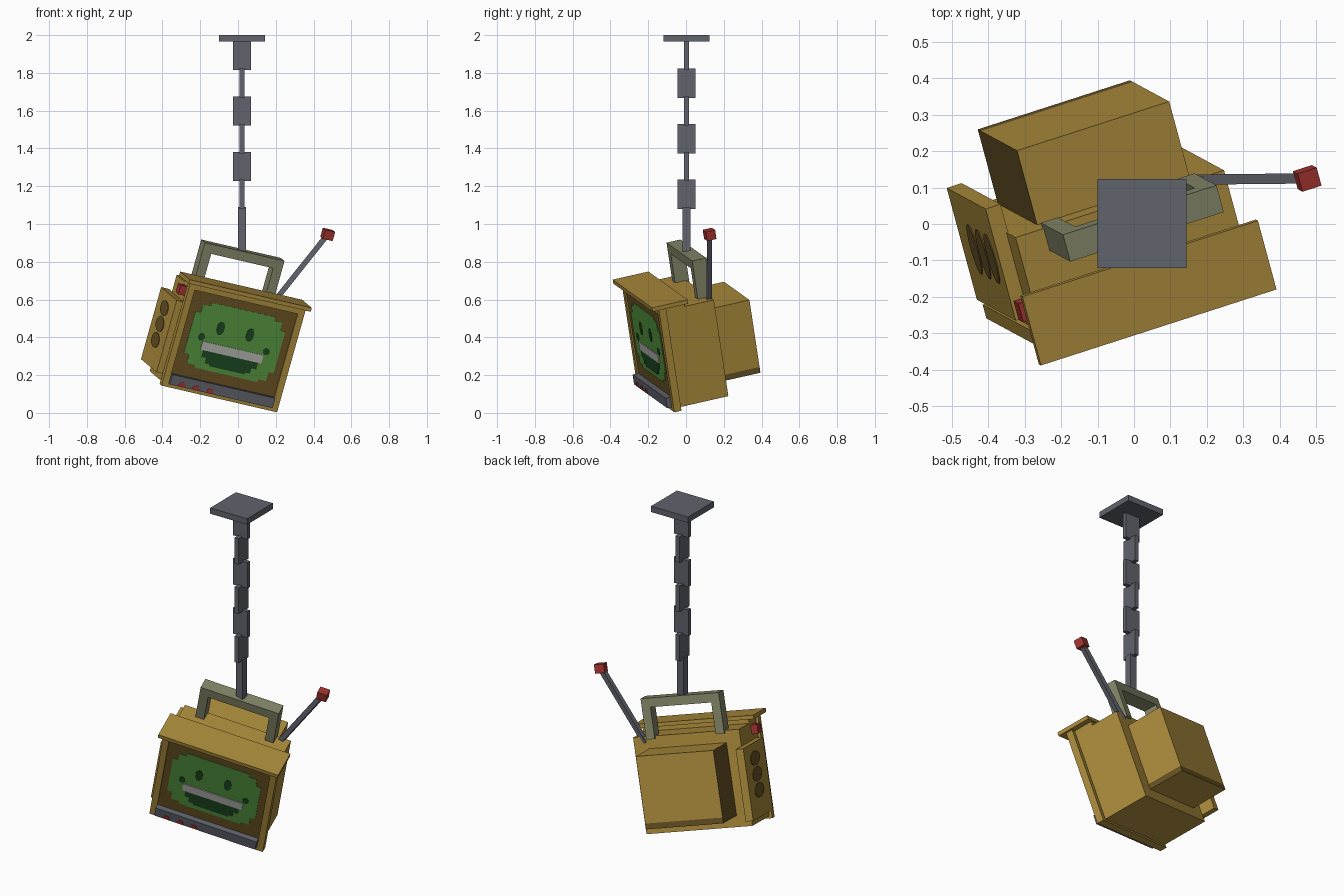
import bpy, bmesh, math
from mathutils import Matrix, Vector

cube = bpy.data.objects.get("Cube")
if cube:
    bpy.data.objects.remove(cube, do_unlink=True)


def material(name, r, g, b):
    m = bpy.data.materials.new(name)
    m.use_nodes = True
    m.diffuse_color = (r, g, b, 1)
    m.node_tree.nodes["Principled BSDF"].inputs["Base Color"].default_value = (r, g, b, 1)
    return m


GOLD = material("gold", 0.41, 0.26, 0.045)
BROWN = material("brown", 0.14, 0.085, 0.018)
GREEN = material("screen green", 0.09, 0.30, 0.05)
DARK = material("dark green", 0.012, 0.065, 0.015)
WHITE = material("teeth white", 0.44, 0.44, 0.42)
GREY = material("iron grey", 0.12, 0.125, 0.15)
RED = material("red", 0.36, 0.035, 0.03)
OLIVE = material("olive grey", 0.23, 0.24, 0.14)

# Tilted frame of the hanging set: across, back, up
across = Vector((0.93, 0.30, -0.215)).normalized()
up = Vector((0.267, -0.144, 0.953))
up = (up - across * up.dot(across)).normalized()
back = up.cross(across)
TILT = Matrix((across, back, up)).transposed().to_4x4()
WORLD = Matrix.Identity(4)


def add(name, bm, mats, frame):
    bmesh.ops.recalc_face_normals(bm, faces=bm.faces)
    mesh = bpy.data.meshes.new(name)
    bm.to_mesh(mesh)
    bm.free()
    for m in mats:
        mesh.materials.append(m)
    ob = bpy.data.objects.new(name, mesh)
    bpy.context.collection.objects.link(ob)
    ob.matrix_world = frame
    return ob


def box(name, mat, x, y, z, frame=TILT):
    """Box from (low, high) ranges."""
    bm = bmesh.new()
    bmesh.ops.create_cube(bm, size=1)
    for v in bm.verts:
        v.co = [(r[0] + r[1]) / 2 + c * (r[1] - r[0]) for r, c in zip((x, y, z), v.co)]
    return add(name, bm, [mat], frame)


def plate(name, mat, points, depth, thick=0.004, side=False):
    """Thin plate on the front, or on the left-hand side face."""
    bm = bmesh.new()
    place = (lambda a, b: (depth, a, b)) if side else (lambda a, b: (a, depth, b))
    face = bm.faces.new([bm.verts.new(place(a, b)) for a, b in points])
    out = bmesh.ops.extrude_face_region(bm, geom=[face])["geom"]
    shift = (-thick, 0, 0) if side else (0, -thick, 0)
    bmesh.ops.translate(bm, vec=shift, verts=[g for g in out if isinstance(g, bmesh.types.BMVert)])
    return add(name, bm, [mat], TILT)


def oval(a, b, ra, rb, n=10):
    return [(a + ra * math.cos(math.tau * (i + 0.5) / n),
             b + rb * math.sin(math.tau * (i + 0.5) / n)) for i in range(n)]


MID = -0.157  # centre line of the set


def mirrored(half):
    """Closed outline from (offset, height) points on one side."""
    return [(MID + a, b) for a, b in half] + [(MID - a, b) for a, b in reversed(half)]


# Cabinet
box("cabinet", GOLD, (-0.47, 0.145), (-0.075, 0.204), (0.08, 0.615))
box("roof", GOLD, (-0.505, 0.19), (-0.15, 0.05), (0.638, 0.66))
box("roof_support", GOLD, (-0.47, 0.145), (-0.075, 0.04), (0.61, 0.64))

# Rear housing with a dark foot band and a dark flank
tube = box("rear_housing", GOLD, (-0.387, 0.062), (0.19, 0.42), (0.143, 0.547))
bm = bmesh.new()
bm.from_mesh(tube.data)
bmesh.ops.bisect_plane(bm, geom=bm.verts[:] + bm.edges[:] + bm.faces[:],
                       plane_co=(0, 0, 0.175), plane_no=(0, 0, 1))
bm.normal_update()
for f in bm.faces:
    low = f.calc_center_median().z < 0.175 and abs(f.normal.z) < 0.5
    f.material_index = int(low or f.normal.x < -0.5)
bm.to_mesh(tube.data)
bm.free()
tube.data.materials.append(BROWN)

# Front rim around a recessed screen panel
FRONT = (-0.11, -0.07)
for name, x in (("rim_right", (-0.485, -0.45)), ("rim_left", (0.137, 0.173))):
    box(name, GOLD, x, FRONT, (0.067, 0.64))
box("rim_bottom", GOLD, (-0.45, 0.137), FRONT, (0.067, 0.09))
box("rim_top", GOLD, (-0.45, 0.137), FRONT, (0.605, 0.64))
box("screen_surround", BROWN, (-0.45, 0.137), (-0.102, -0.07), (0.09, 0.605))

# Screen with stepped corners
plate("screen", GREEN, mirrored([
    (0.18, 0.20), (0.18, 0.215), (0.225, 0.215), (0.225, 0.265), (0.255, 0.265),
    (0.255, 0.495), (0.225, 0.495), (0.225, 0.54), (0.18, 0.54), (0.18, 0.56)]), -0.101)

# Face on the screen
for side, sign in (("right", -1), ("left", 1)):
    plate("eye_" + side, DARK, oval(MID - 0.012 + sign * 0.083, 0.436, 0.022, 0.038, 8), -0.104)
    plate("cheek_" + side, DARK, oval(MID + sign * 0.184, 0.37, 0.018, 0.02, 8), -0.104)
plate("mouth", DARK, mirrored([
    (0.10, 0.225), (0.10, 0.235), (0.128, 0.235), (0.128, 0.265),
    (0.155, 0.265), (0.155, 0.31)]), -0.104)
plate("teeth", WHITE, mirrored([(0.173, 0.302), (0.173, 0.348)]), -0.104, 0.006)

# Control strip with lights
box("control_strip", GREY, (-0.45, 0.135), (-0.135, -0.10), (0.087, 0.142))
for i in range(3):
    a = -0.383 + 0.079 * i
    plate("strip_light_%d" % (i + 1), RED,
          [(a - 0.022, 0.09), (a + 0.022, 0.09), (a + 0.012, 0.112), (a - 0.012, 0.112)], -0.134)

# Side panel with dials, and a red button above it
box("side_panel", GOLD, (-0.509, -0.465), (-0.04, 0.285), (0.12, 0.52))
for i in range(3):
    plate("dial_%d" % (i + 1), BROWN, oval(0.128, 0.262 + 0.088 * i, 0.073, 0.04, 12),
          -0.508, side=True)
box("side_button", RED, (-0.508, -0.46), (-0.033, 0.022), (0.552, 0.602))

# Carrying handle
GRIP = (0.14, 0.218)
box("handle_bar", OLIVE, (-0.387, 0.066), GRIP, (0.776, 0.827))
for name, x in (("handle_leg_right", (-0.387, -0.337)), ("handle_leg_left", (0.016, 0.066))):
    box(name, OLIVE, x, GRIP, (0.60, 0.777))

# Antenna
low, high = Vector((0.18, 0.122, 0.575)), Vector((0.475, 0.125, 0.945))
run = high - low
frame = Matrix.Translation(low) @ run.to_track_quat("Z", "Y").to_matrix().to_4x4()
box("antenna_rod", GREY, (-0.014, 0.014), (-0.014, 0.014), (0, run.length), frame)
tip = Matrix.Translation(high) @ TILT
box("antenna_tip", RED, (-0.028, 0.028), (-0.026, 0.026), (-0.025, 0.025), tip)

# Ceiling plate, alternating chain links and hook post
CX, CY = 0.022, 0.002


def hung(name, wx, wy, z):
    box(name, GREY, (CX - wx, CX + wx), (CY - wy, CY + wy), z, WORLD)


hung("ceiling_plate", 0.122, 0.122, (1.965, 2.0))
WIDE, THIN = 0.048, 0.013
for i in range(6):
    top = 1.97 - 0.147 * i
    size = (THIN, WIDE) if i % 2 else (WIDE, THIN)
    hung("chain_link_%d" % (i + 1), *size, (top - 0.155, top))
hung("hook_post", 0.021, 0.021, (0.85, 1.09))
